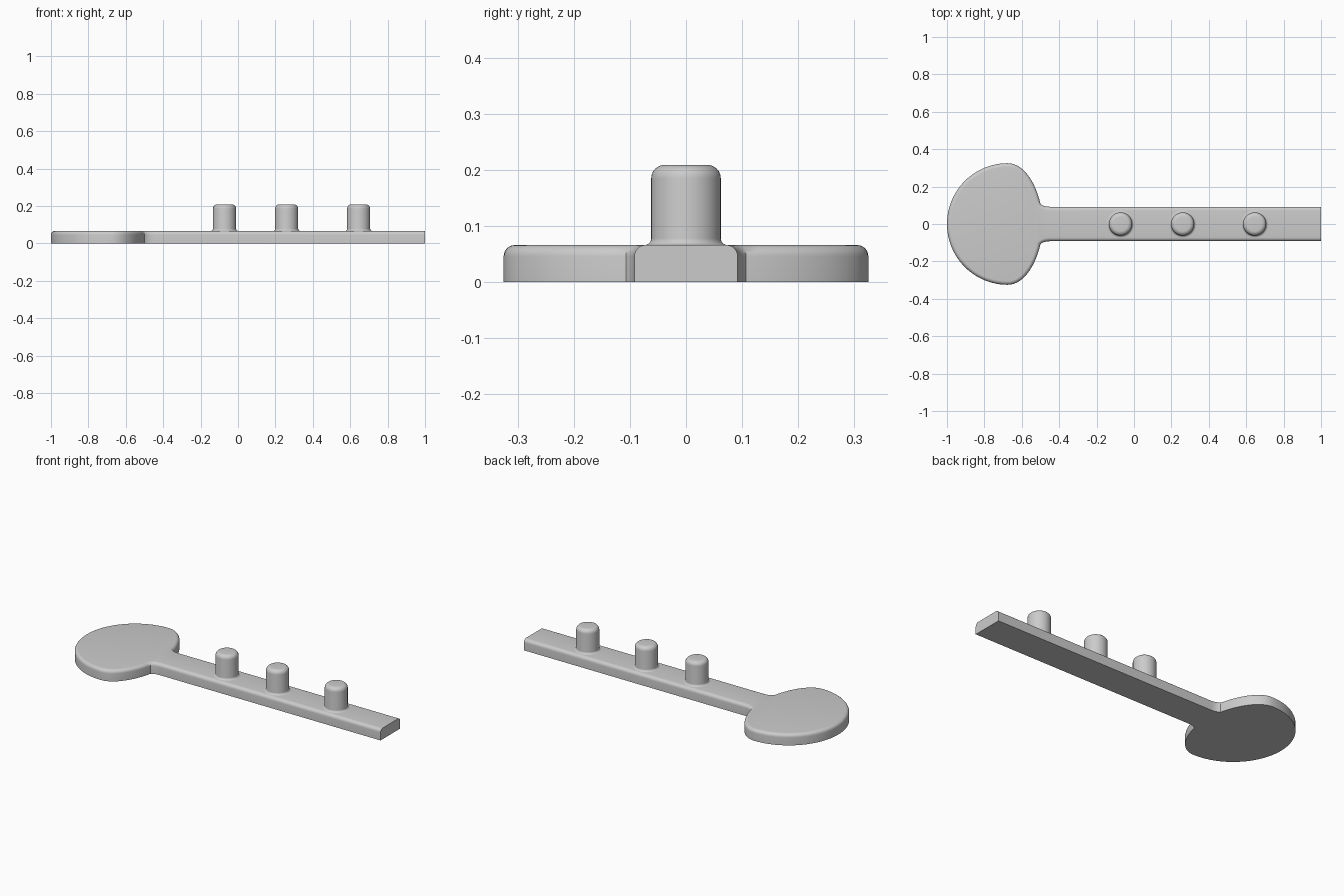
import bpy, bmesh
from math import sin, cos, pi, radians
from mathutils import Vector
from mathutils.geometry import interpolate_bezier

cube = bpy.data.objects.get("Cube")
if cube:
    bpy.data.objects.remove(cube, do_unlink=True)

grey = bpy.data.materials.new("plain grey")
grey.use_nodes = True
colour = (0.6, 0.6, 0.6, 1)
grey.diffuse_color = colour
grey.node_tree.nodes["Principled BSDF"].inputs["Base Color"].default_value = colour

THICK, HALF_WIDTH, ROUND, HEAD_R, NECK_X = 0.066, 0.092, 0.02, 0.325, -0.5


def finish(bm, name):
    bmesh.ops.recalc_face_normals(bm, faces=bm.faces)
    mesh = bpy.data.meshes.new(name)
    bm.to_mesh(mesh)
    bm.free()
    obj = bpy.data.objects.new(name, mesh)
    bpy.context.collection.objects.link(obj)
    mesh.materials.append(grey)
    bpy.ops.object.select_all(action='DESELECT')
    obj.select_set(True)
    bpy.context.view_layer.objects.active = obj
    bpy.ops.object.shade_smooth_by_angle(angle=radians(35))
    return obj


def bezier(a, b, c, d, n):
    return interpolate_bezier(*(Vector(p) for p in (a, b, c, d)), n)


# Half outline: bar end, neck fillet, flared shoulder, round head
centre_x = HEAD_R - 1
half = [Vector((1, HALF_WIDTH))]
half += bezier((-0.445, HALF_WIDTH), (-0.47, HALF_WIDTH),
               (-0.485, 0.096), (NECK_X, 0.107), 6)
half += bezier((NECK_X, 0.107), (-0.525, 0.22), (-0.59, HEAD_R), (centre_x, HEAD_R), 17)[1:]
half += [Vector((centre_x - HEAD_R * sin(t), HEAD_R * cos(t)))
         for t in (pi / 2 * i / 24 for i in range(1, 25))]
half = [Vector((p.x, p.y)) for p in half]
outline = half + [Vector((p.x, -p.y)) for p in reversed(half[:-1])]


def inset(points, dist):
    """Move the outline inward, leaving the flat bar end in place."""
    result = []
    for i, p in enumerate(points):
        d = points[min(i + 1, len(points) - 1)] - points[max(i - 1, 0)]
        d.normalize()
        result.append(p + Vector((-d.y, d.x)) * dist)
    return result


# Plate with a rounded upper rim and a square lower edge
bm = bmesh.new()
levels = [(0, 0)] + [(ROUND * (1 - cos(a)), THICK - ROUND + ROUND * sin(a))
                     for a in (pi / 2 * i / 6 for i in range(7))]
rings = [[bm.verts.new((p.x, p.y, z)) for p in inset(outline, d)] for d, z in levels]
count = len(outline)
for low, high in zip(rings, rings[1:]):
    for i in range(count - 1):
        bm.faces.new((low[i], low[i + 1], high[i + 1], high[i]))
bm.faces.new(rings[0])
bm.faces.new(rings[-1])
# Flat bar end
bm.faces.new([r[0] for r in rings] + [r[-1] for r in reversed(rings)])
finish(bm, "base_plate")


# Pegs: lathed profile with a flared foot and rounded top
def peg(name, x, radius=0.062, top=0.209, foot=0.012, crown=0.024):
    arc = [pi / 2 * i / 6 for i in range(7)]
    profile = [(radius + foot * (1 - sin(a)), THICK + foot * (1 - cos(a))) for a in arc]
    profile += [(radius - crown * (1 - cos(a)), top - crown * (1 - sin(a))) for a in arc]
    bm = bmesh.new()
    seg = 48
    rings = [[bm.verts.new((r * cos(2 * pi * i / seg), r * sin(2 * pi * i / seg), z))
              for i in range(seg)] for r, z in profile]
    for low, high in zip(rings, rings[1:]):
        for i in range(seg):
            j = (i + 1) % seg
            bm.faces.new((low[i], low[j], high[j], high[i]))
    bm.faces.new(rings[-1])
    finish(bm, name).location.x = x


for name, x in (("inner_peg", -0.072), ("middle_peg", 0.26), ("outer_peg", 0.645)):
    peg(name, x)
